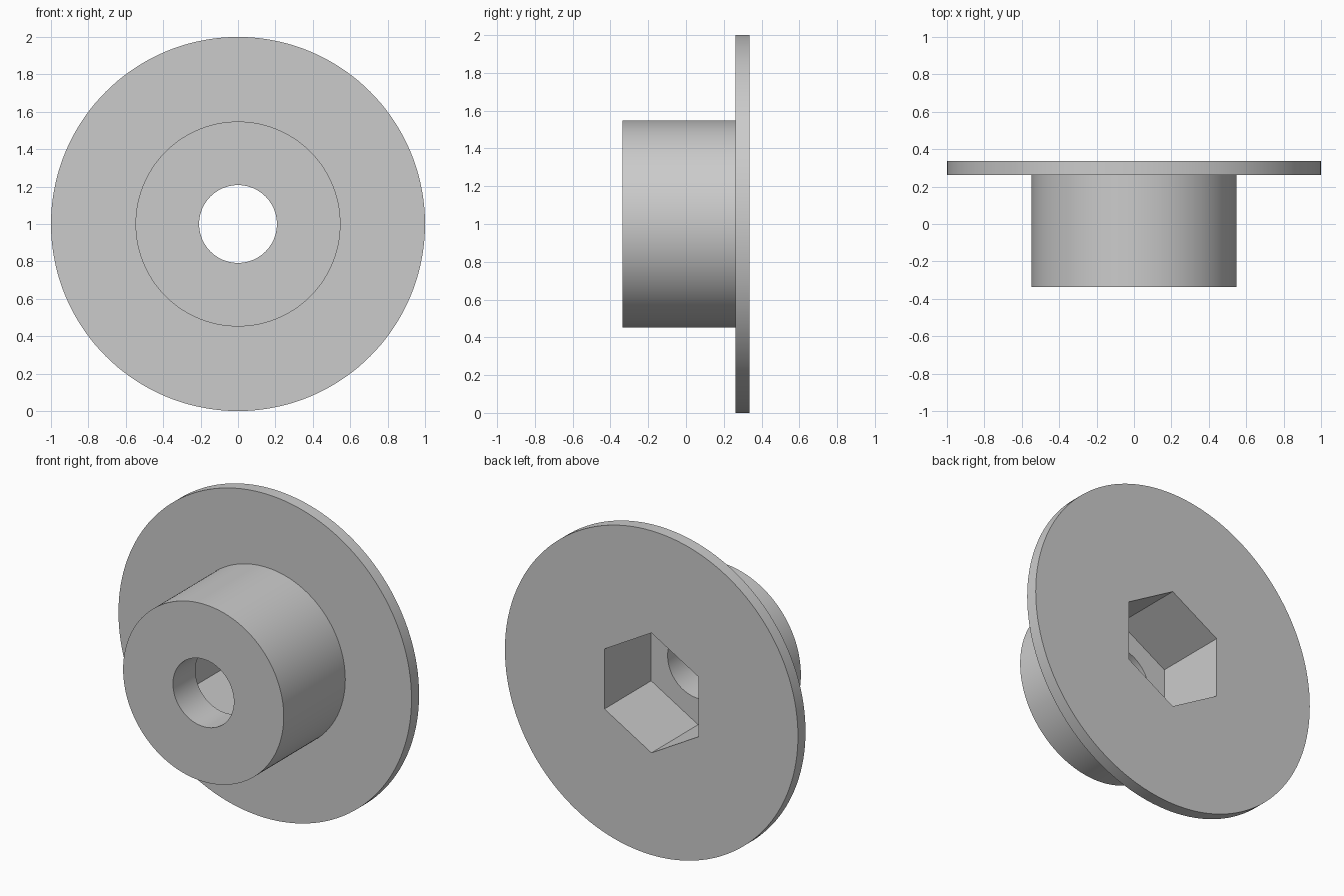
import bpy, bmesh
from math import sin, cos, pi, radians

cube = bpy.data.objects.get("Cube")
if cube:
    bpy.data.objects.remove(cube, do_unlink=True)

SEGMENTS = 144          # multiple of six, so the socket corners are exact
FRONT, STEP, BACK = -0.337, 0.263, 0.337
FLOOR = -0.118          # bottom of the hexagonal socket
HOLE_R, BOSS_R, FLANGE_R, HEX_R = 0.208, 0.548, 1.0, 0.37


def hex_radius(angle):
    """Distance from the axis to a hexagon with a corner straight up."""
    return HEX_R * cos(pi / 6) / cos(angle % (pi / 3) - pi / 6)


def add_ring(bm, radius, y):
    ring = []
    for i in range(SEGMENTS):
        a = 2 * pi * i / SEGMENTS
        r = radius(a) if callable(radius) else radius
        ring.append(bm.verts.new((r * sin(a), y, 1 + r * cos(a))))
    return ring


# Closed cross-section: bore, boss, flange, hexagonal socket
profile = [
    (HOLE_R, FRONT), (BOSS_R, FRONT), (BOSS_R, STEP),
    (FLANGE_R, STEP), (FLANGE_R, BACK),
    (hex_radius, BACK), (hex_radius, FLOOR), (HOLE_R, FLOOR),
]
bm = bmesh.new()
rings = [add_ring(bm, r, y) for r, y in profile]
for k, ring in enumerate(rings):
    following = rings[(k + 1) % len(rings)]
    for i in range(SEGMENTS):
        j = (i + 1) % SEGMENTS
        bm.faces.new((ring[i], ring[j], following[j], following[i]))
bmesh.ops.recalc_face_normals(bm, faces=bm.faces)

mesh = bpy.data.meshes.new("flanged_bushing")
bm.to_mesh(mesh)
bm.free()
bushing = bpy.data.objects.new("flanged_bushing", mesh)
bpy.context.collection.objects.link(bushing)

# Plain grey material
grey = bpy.data.materials.new("plain grey")
grey.use_nodes = True
colour = (0.6, 0.6, 0.6, 1)
grey.diffuse_color = colour
grey.node_tree.nodes["Principled BSDF"].inputs["Base Color"].default_value = colour
mesh.materials.append(grey)

# Smooth round walls, crisp rims and socket corners
bpy.ops.object.select_all(action="DESELECT")
bushing.select_set(True)
bpy.context.view_layer.objects.active = bushing
bpy.ops.object.shade_smooth_by_angle(angle=radians(30))
